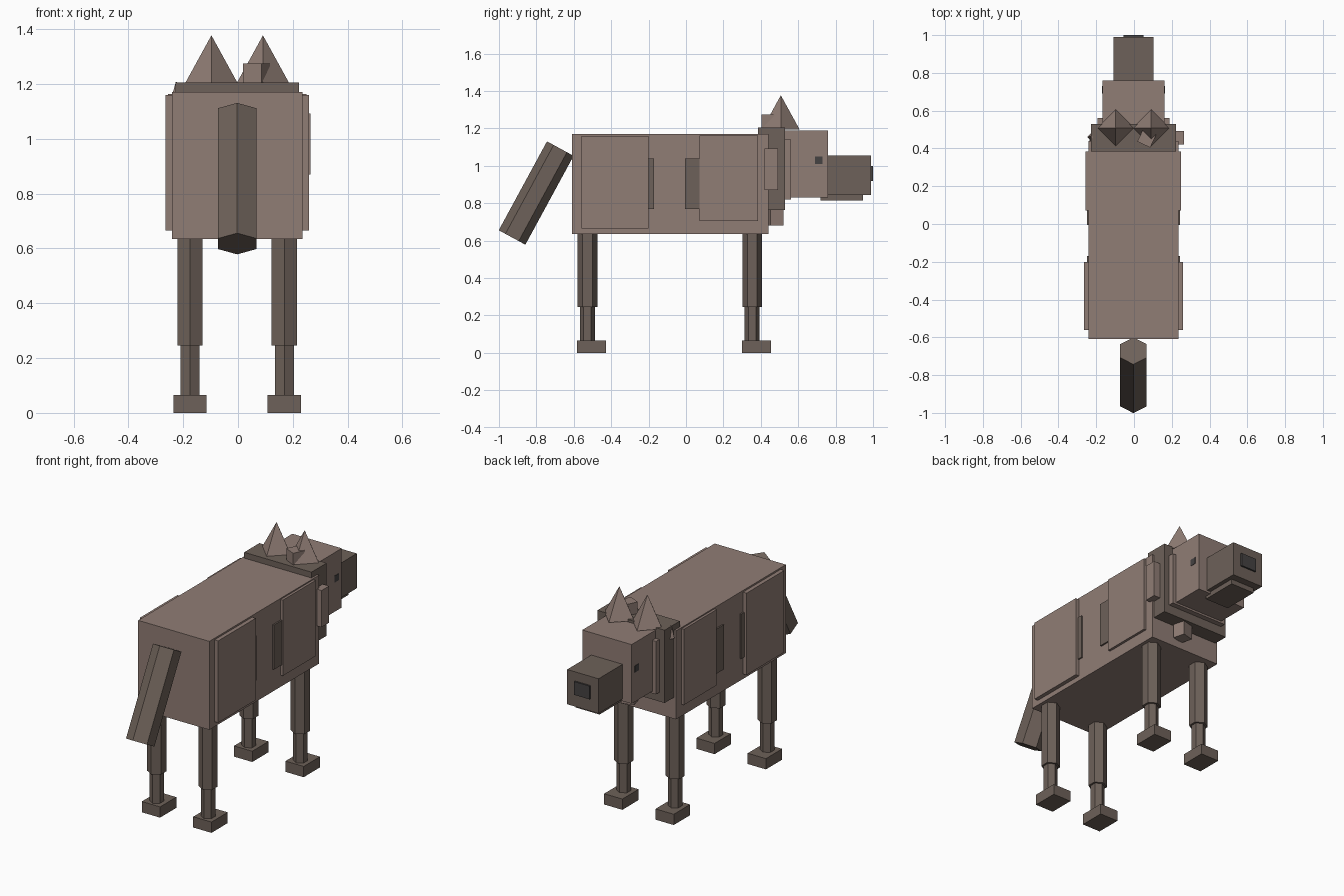
import bpy, bmesh
from math import radians, pi
from mathutils import Vector, Matrix, Euler

if "Cube" in bpy.data.objects:
    bpy.data.objects.remove(bpy.data.objects["Cube"])

CX = -0.003  # centre line of the animal


def material(name, rgb):
    m = bpy.data.materials.new(name)
    m.diffuse_color = (*rgb, 1)
    m.use_nodes = True
    m.node_tree.nodes["Principled BSDF"].inputs["Base Color"].default_value = m.diffuse_color
    return m


FUR = material("light_fur", (0.28, 0.205, 0.178))
DARK = material("dark_fur", (0.155, 0.12, 0.10))
BLACK = material("nose_black", (0.06, 0.055, 0.055))


def finish(name, bm, mat):
    me = bpy.data.meshes.new(name)
    bm.to_mesh(me)
    bm.free()
    me.materials.append(mat)
    ob = bpy.data.objects.new(name, me)
    bpy.context.collection.objects.link(ob)
    return ob


def box(name, x, y, z, mat, rot=(0, 0, 0)):
    """Box from (min, max) ranges, optionally turned about its centre."""
    bm = bmesh.new()
    size = [r[1] - r[0] for r in (x, y, z)]
    centre = Vector([(r[0] + r[1]) / 2 for r in (x, y, z)])
    turn = Euler([radians(a) for a in rot]).to_matrix().to_4x4()
    bmesh.ops.create_cube(bm, size=1, matrix=Matrix.Translation(centre) @ turn @ Matrix.Diagonal((*size, 1)))
    return finish(name, bm, mat)


def mid_box(name, half, y, z, mat):
    return box(name, (CX - half, CX + half), y, z, mat)


def prism(name, a, b, r1, r2, sides, mat):
    """Straight low-poly prism or cone from a to b, one corner facing along y."""
    a, b = Vector(a), Vector(b)
    d = b - a
    x = Vector((1, 0, 0))
    w = d.normalized()
    turn = Matrix((x, w.cross(x), w)).transposed().to_4x4()
    m = Matrix.Translation((a + b) / 2) @ turn @ Matrix.Rotation(pi / 2, 4, 'Z')
    bm = bmesh.new()
    bmesh.ops.create_cone(bm, cap_ends=True, segments=sides, radius1=r1, radius2=r2, depth=d.length, matrix=m)
    # turn the ring so that a corner lies on the y side
    v = max(bm.verts, key=lambda q: (q.co - a).length if r2 else 0)
    if sides == 6 and min(abs(q.co.x - (a.x + b.x) / 2) for q in bm.verts) > 1e-4:
        bmesh.ops.rotate(bm, verts=bm.verts, cent=(a + b) / 2, matrix=Matrix.Rotation(pi / 6, 3, w))
    return finish(name, bm, mat)


# Trunk, mane and head
mid_box("body", 0.238, (-0.61, 0.44), (0.635, 1.17), FUR)
mid_box("mane", 0.225, (0.385, 0.53), (0.765, 1.205), DARK)
mid_box("collar", 0.19, (0.50, 0.562), (0.82, 1.14), FUR)
mid_box("head", 0.165, (0.45, 0.76), (0.832, 1.19), FUR)
mid_box("snout", 0.105, (0.72, 0.99), (0.845, 1.055), DARK)
mid_box("jaw", 0.08, (0.72, 0.945), (0.815, 0.86), DARK)
mid_box("nose", 0.052, (0.97, 1.0), (0.92, 1.0), BLACK)

# Paired parts on both sides
for side, s in (("left", -1), ("right", 1)):
    def slab(name, x0, x1, y, z, mat):
        xs = sorted((CX + s * x0, CX + s * x1))
        box(f"{side}_{name}", xs, y, z, mat)

    slab("haunch", 0.15, 0.262, (-0.56, -0.2), (0.665, 1.16), FUR)
    slab("shoulder", 0.15, 0.253, (0.072, 0.385), (0.705, 1.163), FUR)
    slab("rear_stripe", 0.2, 0.247, (-0.24, -0.17), (0.77, 1.04), DARK)
    slab("front_stripe", 0.2, 0.247, (-0.005, 0.072), (0.77, 1.04), DARK)
    slab("eye", 0.15, 0.167, (0.69, 0.73), (1.01, 1.05), BLACK)

    # Pyramid ear
    ex = CX + s * 0.094
    prism(f"{side}_ear", (ex, 0.507, 1.195), (ex, 0.507, 1.377), 0.1, 0, 4, FUR)

    # Legs with six-sided upper and lower parts
    lx = CX + s * 0.172
    for end, y in (("back", -0.527), ("front", 0.354)):
        n = f"{side}_{end}"
        prism(f"{n}_upper_leg", (lx, y, 0.245), (lx, y, 0.66), 0.053, 0.053, 6, DARK)
        prism(f"{n}_lower_leg", (lx, y, 0.05), (lx, y, 0.26), 0.04, 0.04, 6, DARK)
        box(f"{n}_paw", (lx - 0.061, lx + 0.061), (y - 0.055, y + 0.1), (0, 0.065), DARK)

# Loose tufts around the mane
box("top_tuft", (0.03, 0.105), (0.417, 0.492), (1.17, 1.275), FUR, (0, 0, -25))
box("left_tuft", (-0.225, -0.15), (0.425, 0.495), (1.12, 1.195), FUR, (10, 12, 42))
box("right_tuft", (0.2, 0.265), (0.42, 0.492), (0.87, 1.092), FUR)
box("lower_tuft", (0.005, 0.08), (0.44, 0.512), (0.68, 0.79), FUR, (0, 0, 15))

# Drooping six-sided tail
prism("tail", (CX, -0.93, 0.617), (CX, -0.672, 1.092), 0.081, 0.081, 6, DARK)
